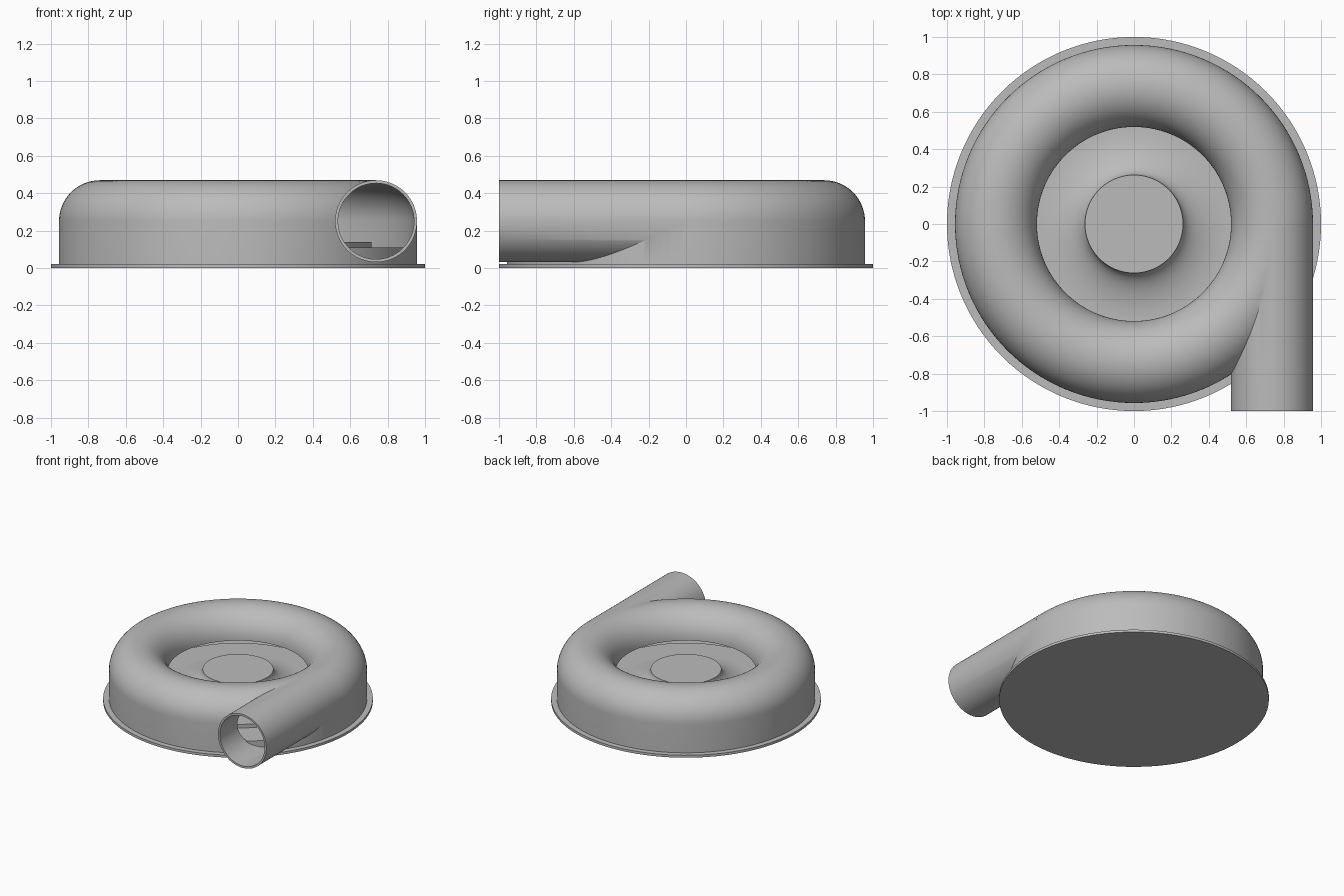
import bpy, math

if "Cube" in bpy.data.objects:
    bpy.data.objects.remove(bpy.data.objects["Cube"])

grey = bpy.data.materials.new("light grey metal")
grey.use_nodes = True
grey.diffuse_color = (0.5, 0.5, 0.5, 1)
grey.node_tree.nodes["Principled BSDF"].inputs["Base Color"].default_value = (0.5, 0.5, 0.5, 1)

SEGS = 128
TUBE_X, TUBE_Z, TUBE_R, WALL = 0.738, 0.25, 0.219, 0.016


def make_object(name, verts, faces):
    mesh = bpy.data.meshes.new(name)
    mesh.from_pydata(verts, [], faces)
    mesh.materials.append(grey)
    obj = bpy.data.objects.new(name, mesh)
    bpy.context.collection.objects.link(obj)
    return obj


def recalc(obj):
    import bmesh
    bm = bmesh.new()
    bm.from_mesh(obj.data)
    bmesh.ops.remove_doubles(bm, verts=bm.verts, dist=1e-5)
    bmesh.ops.recalc_face_normals(bm, faces=bm.faces)
    bm.to_mesh(obj.data)
    bm.free()


def lathe(name, profile, closed=False):
    """Spin an (r, z) profile about z; a closed profile makes a ring."""
    n = len(profile)
    verts = [(r * math.cos(a), r * math.sin(a), z)
             for a in (2 * math.pi * i / SEGS for i in range(SEGS)) for r, z in profile]
    faces = []
    for i in range(SEGS):
        a, b = i * n, (i + 1) % SEGS * n
        for j in range(n if closed else n - 1):
            k = (j + 1) % n
            faces.append((a + j, b + j, b + k, a + k))
    if not closed:
        faces.append([i * n for i in range(SEGS)])
        faces.append([i * n + n - 1 for i in range(SEGS)])
    obj = make_object(name, verts, faces)
    recalc(obj)
    return obj


def pipe(name, radius, y0, y1):
    bpy.ops.mesh.primitive_cylinder_add(vertices=96, radius=radius, depth=y1 - y0,
                                        location=(TUBE_X, (y0 + y1) / 2, TUBE_Z),
                                        rotation=(math.pi / 2, 0, 0))
    obj = bpy.context.object
    obj.name = name
    obj.data.materials.append(grey)
    return obj


def arc(radius, steps=32):
    return [(TUBE_X + radius * math.cos(math.pi * i / steps),
             TUBE_Z + radius * math.sin(math.pi * i / steps)) for i in range(steps + 1)]


def combine(target, other, operation):
    mod = target.modifiers.new(operation, "BOOLEAN")
    mod.operation, mod.solver, mod.object = operation, "EXACT", other
    bpy.context.view_layer.objects.active = target
    bpy.ops.object.modifier_apply(modifier=mod.name)
    bpy.data.objects.remove(other)


def smooth(obj):
    bpy.ops.object.select_all(action="DESELECT")
    obj.select_set(True)
    bpy.context.view_layer.objects.active = obj
    bpy.ops.object.shade_smooth_by_angle(angle=math.radians(30))


# Scroll housing with tangential outlet, hollowed out and open underneath
outer, inner = TUBE_X + TUBE_R, TUBE_X - TUBE_R
housing = lathe("scroll_housing", [(outer, 0.015)] + arc(TUBE_R) + [(inner, 0.015)], True)
combine(housing, pipe("outlet_solid", TUBE_R, -1.0, -0.01), "UNION")
cavity = lathe("cavity", [(outer - WALL, -0.1)] + arc(TUBE_R - WALL)
               + [(0.4, TUBE_Z), (0.4, -0.1)], True)
combine(housing, cavity, "DIFFERENCE")
combine(housing, pipe("outlet_bore", TUBE_R - WALL, -1.1, -0.012), "DIFFERENCE")

# Base flange and raised inner floor
base = lathe("base_flange", [(1.0, 0.0), (1.0, 0.02)])
floor = lathe("inner_floor", [(outer - WALL / 2, 0.018), (outer - WALL / 2, 0.11)])

# Rotor: thin disc sweeping up in a concave curve to a flat hub
sweep = [(0.52 - 0.258 * math.sin(t), 0.26 - 0.12 * math.cos(t))
         for t in (math.pi / 2 * i / 16 for i in range(17))]
rotor = lathe("rotor_hub", [(0.715, 0.105), (0.715, 0.14)] + sweep)

for part in (housing, base, floor, rotor):
    smooth(part)
